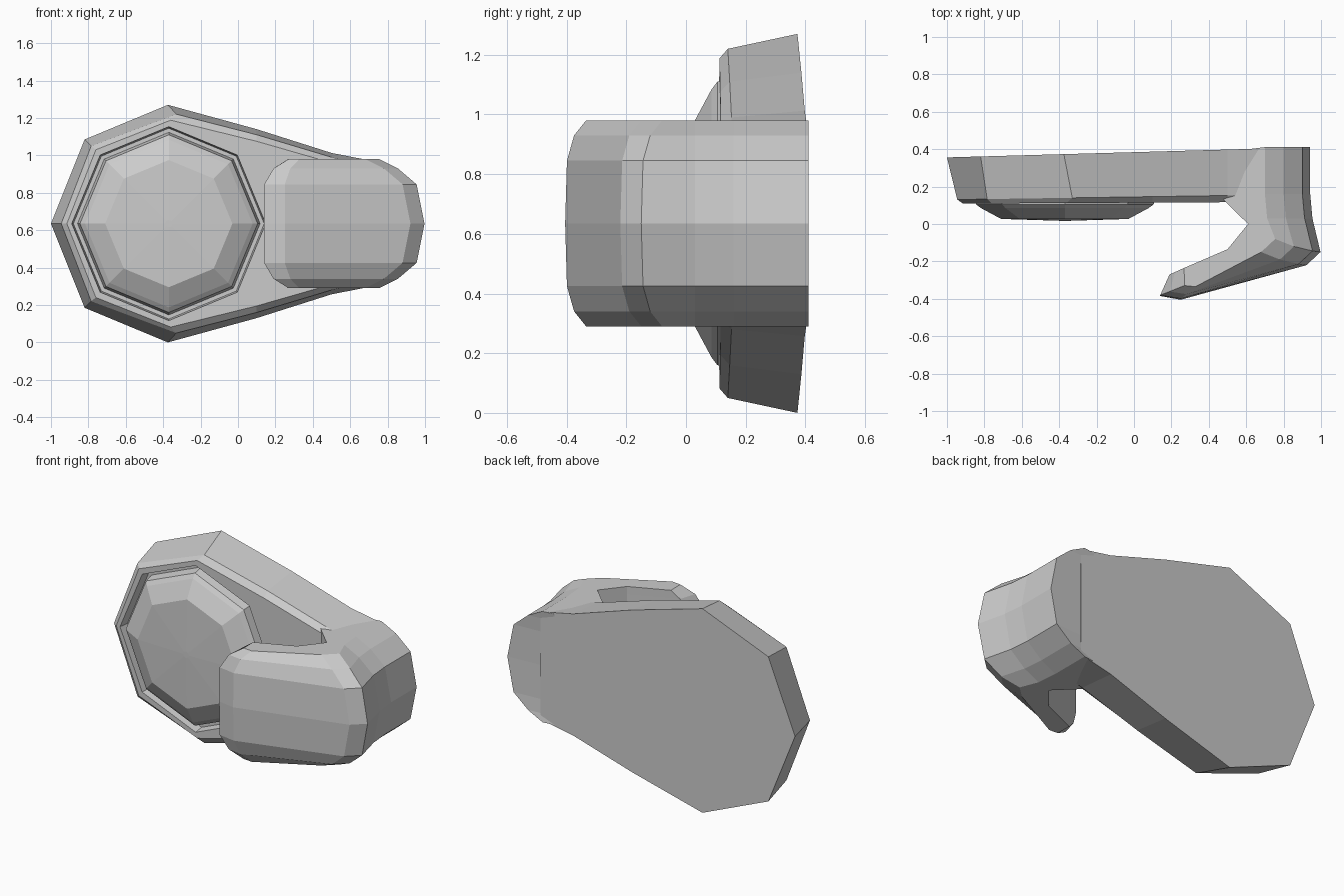
import bpy, bmesh, math

if "Cube" in bpy.data.objects:
    bpy.data.objects.remove(bpy.data.objects["Cube"])

ZC = 0.635   # height of the mirror plane
CX = -0.37   # centre of the round housing


def make_object(name, rings):
    """Loft closed rings of equal length and cap both ends."""
    bm = bmesh.new()
    loops = [[bm.verts.new(p) for p in ring] for ring in rings]
    n = len(loops[0])
    for a, b in zip(loops, loops[1:]):
        for i in range(n):
            j = (i + 1) % n
            bm.faces.new((a[i], a[j], b[j], b[i]))
    bm.faces.new(loops[0])
    bm.faces.new(loops[-1])
    bmesh.ops.recalc_face_normals(bm, faces=bm.faces)
    mesh = bpy.data.meshes.new(name)
    bm.to_mesh(mesh)
    bm.free()
    ob = bpy.data.objects.new(name, mesh)
    bpy.context.collection.objects.link(ob)
    return ob


def plate_ring(half, y0, slope):
    """Mirror a half outline (x, dz) about the centre height."""
    lower = [(x, -d) for x, d in reversed(half) if d > 0]
    return [(x, y0 + slope * x, ZC + d) for x, d in half + lower]


def octagon(r, y):
    return [(CX + r * math.cos(i * math.pi / 4), y,
             ZC + r * math.sin(i * math.pi / 4)) for i in range(8)]


def boolean(ob, other, operation):
    m = ob.modifiers.new(operation.lower(), 'BOOLEAN')
    m.operation = operation
    m.solver = 'EXACT'
    m.object = other
    bpy.context.view_layer.objects.active = ob
    bpy.ops.object.modifier_apply(modifier=m.name)
    bpy.data.objects.remove(other, do_unlink=True)


# Tapered back plate with chamfered front rim
back = [(-1, 0), (-.82, .45), (-.375, .635), (.1, .505), (.5, .378), (.72, .335)]
rim = [(-.945, 0), (-.785, .415), (-.33, .585), (.1, .475), (.5, .355), (.69, .31)]
front = [(-.915, 0), (-.76, .395), (-.36, .553), (.1, .44), (.5, .325), (.67, .29)]
body = make_object("body_shell", [plate_ring(back, .384, .028),
                                  plate_ring(rim, .145, .015),
                                  plate_ring(front, .114, .005)])


# Hook: C-shaped plan profile stacked through the height
def hook_ring(dz, right, tip, bevel):
    plan = [(right, .411), (right, .16), (right + .012, .03),
            (right + .055, -.15 + bevel), (right - .02, -.22 + bevel),
            (.25 + tip * .6, -.405 + bevel), (.14 + tip, -.385 + bevel * .8),
            (.19 + tip * .6, -.27 + tip * .27), (.5, -.135), (.61, 0),
            (.5, .108), (.45, .16), (.45, .38)]
    return [(x, y, ZC + dz) for x, y in plan]


levels = [(0, .942, 0, 0), (.21, .90, 0, .006), (.295, .80, .05, .03), (.345, .70, .13, .07)]
hook = make_object("hook", [hook_ring(-d, *p) for d, *p in reversed(levels[1:])]
                   + [hook_ring(d, *p) for d, *p in levels])
boolean(body, hook, 'UNION')

# Recess for the round face
cutter = make_object("recess_cutter", [octagon(.535, 0), octagon(.51, .17)])
boolean(body, cutter, 'DIFFERENCE')

# Faceted dome sitting in the recess
make_object("dome", [octagon(r, y) for r, y in
                     [(.49, .18), (.475, .105), (.448, .085), (.34, .027), (.02, .017)]])
